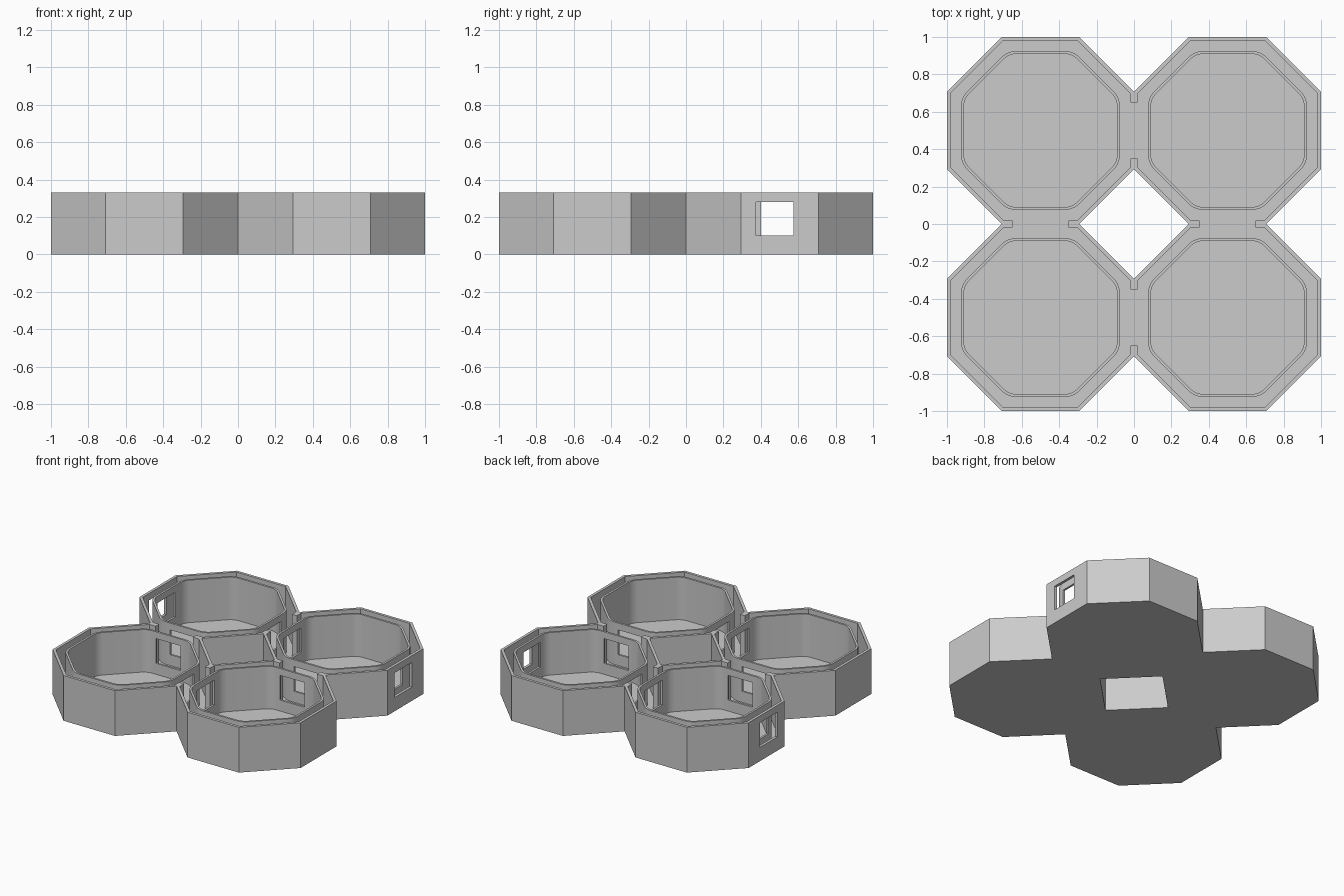
import bpy, bmesh, math
from mathutils import Vector

if "Cube" in bpy.data.objects:
    bpy.data.objects.remove(bpy.data.objects["Cube"], do_unlink=True)

HEIGHT, FLOOR = 0.33, 0.02
WIN_Z = (0.10, 0.28)
CENTRES = [(x, y) for x in (-0.5, 0.5) for y in (-0.5, 0.5)]

grey = bpy.data.materials.new("plain_grey")
grey.use_nodes = True
grey.diffuse_color = (0.6, 0.6, 0.6, 1)
grey.node_tree.nodes["Principled BSDF"].inputs["Base Color"].default_value = (0.6, 0.6, 0.6, 1)


def octagon(apothem, radius=0.0, steps=6):
    """Outline of an octagon, with corners rounded when a radius is given."""
    pts = []
    reach = (apothem - radius) / math.cos(math.pi / 8)
    for k in range(8):
        mid = math.radians(22.5 + 45 * k)
        corner = Vector((math.cos(mid), math.sin(mid))) * reach
        if radius == 0:
            pts.append(corner)
            continue
        for i in range(steps + 1):
            a = mid + math.radians(45) * (i / steps - 0.5)
            pts.append(corner + radius * Vector((math.cos(a), math.sin(a))))
    return pts


def add_prism(bm, pts, z0, z1, centre=(0, 0)):
    low, high = [[bm.verts.new((p[0] + centre[0], p[1] + centre[1], z)) for p in pts]
                 for z in (z0, z1)]
    bm.faces.new(low[::-1])
    bm.faces.new(high)
    for i in range(len(pts)):
        j = (i + 1) % len(pts)
        bm.faces.new((low[i], low[j], high[j], high[i]))


def add_box(bm, x, y, z):
    add_prism(bm, [(x[0], y[0]), (x[1], y[0]), (x[1], y[1]), (x[0], y[1])], *z)


def finish(name, bm):
    mesh = bpy.data.meshes.new(name)
    bm.to_mesh(mesh)
    bm.free()
    obj = bpy.data.objects.new(name, mesh)
    bpy.context.collection.objects.link(obj)
    mesh.materials.append(grey)
    return obj


def prism(name, pts, z0, z1, centre):
    bm = bmesh.new()
    add_prism(bm, pts, z0, z1, centre)
    return finish(name, bm)


def combine(obj, tool, operation):
    """Apply a boolean and delete the helper."""
    tool.hide_render = True
    mod = obj.modifiers.new("cut", 'BOOLEAN')
    mod.operation, mod.solver, mod.object = operation, 'EXACT', tool
    graph = bpy.context.evaluated_depsgraph_get()
    mesh = bpy.data.meshes.new_from_object(obj.evaluated_get(graph))
    obj.modifiers.clear()
    obj.data = mesh
    bpy.data.objects.remove(tool, do_unlink=True)


def window_cutter():
    """Openings between neighbours and on both outer ends of the back row."""
    bm = bmesh.new()
    for c in (-0.5, 0.5):
        span = (c - 0.1, c + 0.1)
        add_box(bm, (-0.15, 0.15), span, WIN_Z)
        add_box(bm, span, (-0.15, 0.15), WIN_Z)
    for side in (-1, 1):
        add_box(bm, sorted((side * 0.85, side * 1.1)), (0.375, 0.575), WIN_Z)
    return finish("window_cutter", bm)


# Outer shell: four octagonal blocks fused into one
shell = prism("outer_shell", octagon(0.5), 0, HEIGHT, CENTRES[0])
for c in CENTRES[1:]:
    combine(shell, prism("block", octagon(0.5), 0, HEIGHT, c), 'UNION')

# Hollow each block, and open the passages where blocks meet
for c in CENTRES:
    combine(shell, prism("hollow", octagon(0.48), FLOOR, 0.5, c), 'DIFFERENCE')
bm = bmesh.new()
for c in (-0.5, 0.5):
    span = (c - 0.15, c + 0.15)
    add_box(bm, (-0.04, 0.04), span, (FLOOR, 0.5))
    add_box(bm, span, (-0.04, 0.04), (FLOOR, 0.5))
combine(shell, finish("passage_cutter", bm), 'DIFFERENCE')
combine(shell, window_cutter(), 'DIFFERENCE')

# Thin rounded liner wall standing inside each tray
liners = []
for name, c in zip(("front_right", "back_right", "front_left", "back_left"), CENTRES):
    liner = prism(name + "_liner", octagon(0.425, 0.12), FLOOR - 0.005, HEIGHT, c)
    combine(liner, prism("bore", octagon(0.41, 0.105), -0.1, 0.5, c), 'DIFFERENCE')
    combine(liner, window_cutter(), 'DIFFERENCE')
    liners.append(liner)

# Smooth the rounded liner corners only
bpy.ops.object.select_all(action='DESELECT')
for obj in liners:
    obj.select_set(True)
bpy.context.view_layer.objects.active = liners[0]
bpy.ops.object.shade_smooth_by_angle(angle=math.radians(30))
